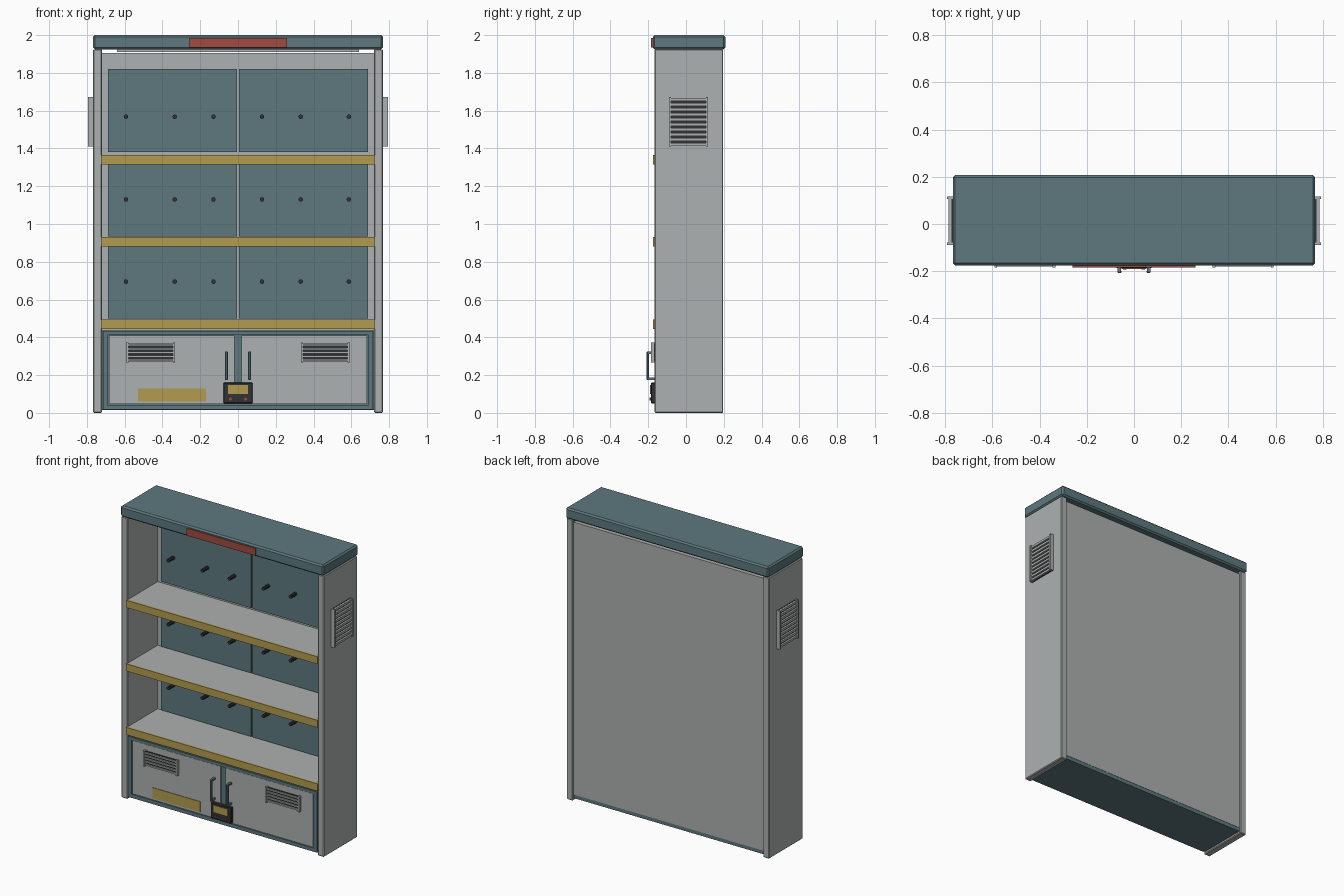
import bpy
from math import pi

cube = bpy.data.objects.get("Cube")
if cube:
    bpy.data.objects.remove(cube, do_unlink=True)


def material(name, rgb):
    m = bpy.data.materials.new(name)
    m.use_nodes = True
    m.diffuse_color = (*rgb, 1)
    m.node_tree.nodes["Principled BSDF"].inputs["Base Color"].default_value = (*rgb, 1)
    return m


GRAY = material("light gray metal", (0.42, 0.44, 0.44))
TEAL = material("teal paint", (0.11, 0.19, 0.21))
YELLOW = material("ochre yellow", (0.45, 0.33, 0.08))
RED = material("dull red", (0.35, 0.07, 0.055))
DARK = material("dark metal", (0.03, 0.032, 0.035))


def box(name, x, y, z, mat, bevel=0.0):
    """Axis-aligned box from (min, max) pairs."""
    spans = (x, y, z)
    bpy.ops.mesh.primitive_cube_add(size=1, location=[(a + b) / 2 for a, b in spans])
    o = bpy.context.object
    o.name = name
    o.scale = [abs(b - a) for a, b in spans]
    bpy.ops.object.transform_apply(location=False, rotation=False, scale=True)
    o.data.materials.append(mat)
    if bevel:
        mod = o.modifiers.new("edge bevel", "BEVEL")
        mod.width = bevel
        mod.segments = 1
    return o


def rod(name, loc, radius, length, mat, sides=10):
    """Cylinder along y, centred on loc."""
    bpy.ops.mesh.primitive_cylinder_add(vertices=sides, radius=radius, depth=length,
                                        location=loc, rotation=(pi / 2, 0, 0))
    o = bpy.context.object
    o.name = name
    o.data.materials.append(mat)
    bpy.ops.object.shade_smooth_by_angle()
    return o


def span(s, a, b):
    """Range mirrored to side s."""
    return (min(s * a, s * b), max(s * a, s * b))


# Shell: sides, back and cap
for s, side in ((1, "left"), (-1, "right")):
    box(side + "_side", span(s, 0.72, 0.767), (-0.167, 0.197), (0, 1.925), GRAY, 0.005)
box("back_panel", (-0.722, 0.722), (0.16, 0.187), (0.04, 1.905), GRAY)
box("top_cap", (-0.768, 0.768), (-0.176, 0.208), (1.925, 2.0), TEAL, 0.01)
box("sign_plate", (-0.26, 0.26), (-0.184, -0.175), (1.935, 1.985), RED)
box("light_strip", (-0.64, 0.64), (-0.12, -0.08), (1.91, 1.926), GRAY)

# Display boards with rows of pegs
for s, side in ((1, "left"), (-1, "right")):
    for z in ((0.5, 0.925), (0.935, 1.36), (1.38, 1.82)):
        box(side + "_board", span(s, 0.005, 0.688), (0.148, 0.162), z, TEAL)
for z in (0.695, 1.13, 1.568):
    for x in (-0.593, -0.335, -0.13, 0.127, 0.332, 0.587):
        rod("peg", (x, 0.12, z), 0.012, 0.06, DARK)

# Shelves with coloured front rails
for z in (0.445, 0.88, 1.315):
    box("shelf", (-0.721, 0.721), (-0.165, 0.162), (z + 0.005, z + 0.05), GRAY)
    box("shelf_rail", (-0.725, 0.725), (-0.176, -0.163), (z, z + 0.05), YELLOW)

# Lower cabinet
box("cabinet", (-0.72, 0.72), (-0.155, 0.162), (0.015, 0.435), TEAL)
box("base_plate", (-0.72, 0.72), (-0.155, 0.185), (0.015, 0.04), TEAL)
for s, side in ((1, "left"), (-1, "right")):
    box(side + "_frame_post", span(s, 0.69, 0.715), (-0.167, -0.15), (0.02, 0.43), TEAL)
    box(side + "_door", span(s, 0.018, 0.683), (-0.163, -0.15), (0.046, 0.41), GRAY)
for z in ((0.018, 0.043), (0.413, 0.433)):
    box("frame_rail", (-0.715, 0.715), (-0.167, -0.15), z, TEAL)


# Louvred vents: dark backing, two end posts and gray slats
def door_vent(side, s):
    x0, x1 = span(s, 0.333, 0.592)
    box(side + "_door_vent_back", (x0, x1), (-0.17, -0.16), (0.272, 0.368), DARK)
    for x in (x0, x1 - 0.012):
        box(side + "_door_vent_post", (x, x + 0.012), (-0.184, -0.16), (0.267, 0.373), GRAY)
    for i in range(5):
        z = 0.274 + i * 0.02
        box(side + "_door_vent_slat", (x0, x1), (-0.18, -0.165), (z, z + 0.01), GRAY)


def side_vent(side, s):
    box(side + "_vent_back", span(s, 0.76, 0.774), (-0.085, 0.112), (1.412, 1.668), DARK)
    for y in (-0.09, 0.106):
        box(side + "_vent_post", span(s, 0.76, 0.793), (y, y + 0.011), (1.41, 1.672), GRAY)
    for i in range(10):
        z = 1.414 + i * 0.0265
        box(side + "_vent_slat", span(s, 0.765, 0.786), (-0.085, 0.112), (z, z + 0.015), GRAY)


for s, side in ((1, "left"), (-1, "right")):
    door_vent(side, s)
    side_vent(side, s)
    # Door handles
    box(side + "_handle_bar", span(s, 0.054, 0.07), (-0.208, -0.196), (0.175, 0.325), TEAL, 0.003)
    for z in (0.175, 0.313):
        box(side + "_handle_mount", span(s, 0.055, 0.069), (-0.2, -0.16), (z, z + 0.012), TEAL)

# Door label and lock box with screen and buttons
box("door_label", (-0.53, -0.17), (-0.167, -0.16), (0.06, 0.13), YELLOW)
box("lock_box", (-0.077, 0.077), (-0.186, -0.16), (0.05, 0.16), DARK, 0.004)
box("lock_screen", (-0.053, 0.053), (-0.19, -0.184), (0.1, 0.147), YELLOW)
for x in (-0.04, 0.04):
    rod("lock_button", (x, -0.188, 0.073), 0.008, 0.01, RED)
